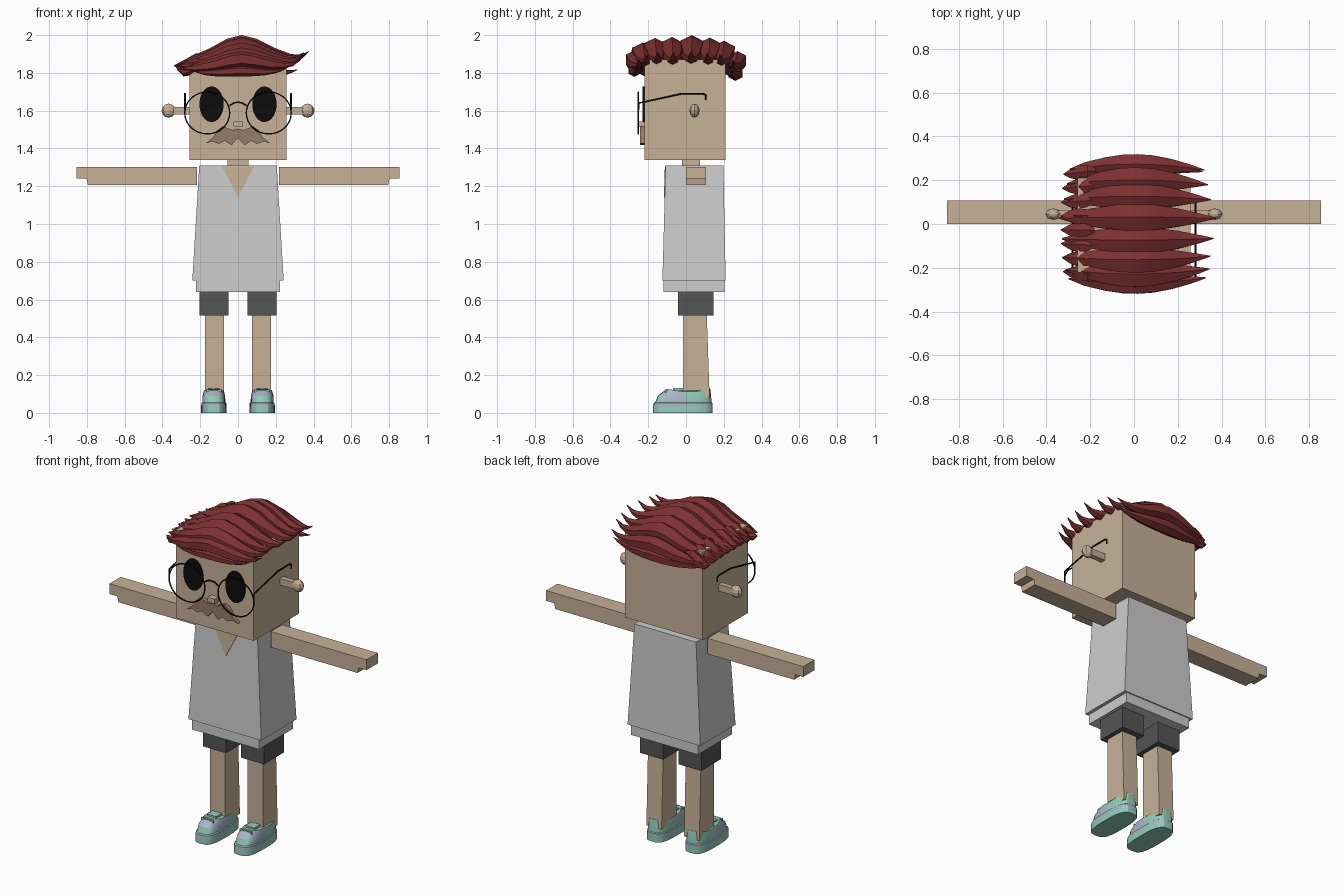
import bpy, bmesh, math
from mathutils import Vector

cube = bpy.data.objects.get("Cube")
if cube:
    bpy.data.objects.remove(cube, do_unlink=True)


def material(name, r, g, b):
    m = bpy.data.materials.new(name)
    m.use_nodes = True
    m.diffuse_color = (r, g, b, 1)
    bsdf = next(n for n in m.node_tree.nodes if n.type == 'BSDF_PRINCIPLED')
    bsdf.inputs["Base Color"].default_value = (r, g, b, 1)
    bsdf.inputs["Roughness"].default_value = 0.8
    return m


SKIN = material("skin", .57, .44, .31)
SHIRT = material("shirt grey", .61, .61, .61)
SHORTS = material("shorts charcoal", .09, .09, .09)
HAIR = material("hair red", .21, .03, .032)
BROWN = material("moustache brown", .31, .2, .135)
BLACK = material("black", .004, .004, .004)
MINT = material("shoe mint", .29, .6, .48)
BLUE = material("shoe pale blue", .4, .47, .58)


def finish(bm, name, *mats, smooth=None):
    bmesh.ops.recalc_face_normals(bm, faces=bm.faces)
    me = bpy.data.meshes.new(name)
    bm.to_mesh(me)
    bm.free()
    for m in mats:
        me.materials.append(m)
    ob = bpy.data.objects.new(name, me)
    bpy.context.collection.objects.link(ob)
    if smooth:
        bpy.ops.object.select_all(action='DESELECT')
        ob.select_set(True)
        bpy.context.view_layer.objects.active = ob
        bpy.ops.object.shade_smooth_by_angle(angle=math.radians(smooth))
    return ob


def loft(rings, name, *mats, rule=None, smooth=None):
    """Skin a list of equal-sized point rings and cap both ends."""
    bm = bmesh.new()
    vs = [[bm.verts.new(p) for p in ring] for ring in rings]
    n = len(rings[0])
    for k in range(len(vs) - 1):
        for i in range(n):
            j = (i + 1) % n
            f = bm.faces.new((vs[k][i], vs[k][j], vs[k + 1][j], vs[k + 1][i]))
            if rule:
                f.material_index = rule(k, f.calc_center_median())
    bm.faces.new(vs[0])
    bm.faces.new(vs[-1])
    return finish(bm, name, *mats, smooth=smooth)


def rect(x0, x1, y0, y1, z):
    return [(x0, y0, z), (x1, y0, z), (x1, y1, z), (x0, y1, z)]


def block(name, x, y, z, mat, top_x=None, top_y=None):
    return loft([rect(*x, *y, z[0]), rect(*(top_x or x), *(top_y or y), z[1])], name, mat)


def slab(name, outline, y0, y1, mat):
    """Extrude an x-z outline along y."""
    return loft([[(x, y, z) for x, z in outline] for y in (y0, y1)], name, mat)


def wire(name, points, radius, mat, cyclic=False):
    cu = bpy.data.curves.new(name, 'CURVE')
    cu.dimensions = '3D'
    cu.bevel_depth = radius
    cu.bevel_resolution = 1
    sp = cu.splines.new('POLY')
    sp.points.add(len(points) - 1)
    for p, co in zip(sp.points, points):
        p.co = (*co, 1)
    sp.use_cyclic_u = cyclic
    cu.materials.append(mat)
    ob = bpy.data.objects.new(name, cu)
    bpy.context.collection.objects.link(ob)


def ellipse(cx, cz, rx, rz, n=32):
    return [(cx + rx * math.cos(i * math.tau / n), cz + rz * math.sin(i * math.tau / n))
            for i in range(n)]


# Head, neck and torso
block("head", (-.258, .258), (-.22, .21), (1.34, 1.87), SKIN)
block("neck", (-.055, .055), (-.02, .075), (1.29, 1.35), SKIN)
block("shirt", (-.242, .242), (-.125, .21), (.7, 1.31), SHIRT, (-.205, .205), (-.108, .198))
block("shirt_hem", (-.222, .222), (-.118, .203), (.64, .705), SHIRT)
loft([[(-.085, -.112, 1.305), (.085, -.112, 1.305), (0, -.117, 1.14)],
      [(-.085, -.104, 1.305), (.085, -.104, 1.305), (0, -.109, 1.14)]], "neckline", SKIN)

# Nose and moustache
block("nose", (-.024, .024), (-.257, -.21), (1.513, 1.542), SKIN)
half = [(.03, 1.497), (.08, 1.518), (.11, 1.495), (.13, 1.46), (.17, 1.427),
        (.135, 1.437), (.1, 1.424), (.07, 1.44), (.035, 1.417)]
slab("moustache", [(0, 1.505)] + half + [(0, 1.455)] + [(-x, z) for x, z in reversed(half)],
     -.243, -.215, BROWN)


# Shoe outline: blunt rounded loop around the foot
def shoe_ring(cx, w, front, back, height):
    ring = []
    for i in range(24):
        a = i * math.tau / 24
        c, s = math.cos(a), math.sin(a)
        y = (front + back) / 2 + (back - front) / 2 * math.copysign(abs(s) ** .7, s)
        ring.append((cx + w * math.copysign(abs(c) ** .6, c), y, height(y)))
    return ring


def collar(y):
    return .112 + .9 * (y - .03) ** 2 + max(0, y - .05) * .12


def shoe_colour(k, c):
    if k == 1 or (k > 2 and -.13 < c.y < .01):
        return 1
    return 0


for s, side in ((1, "left"), (-1, "right")):
    def span(a, b):
        return (min(s * a, s * b), max(s * a, s * b))

    # Arm with a stepped hand
    slab(side + "_arm", [(s * x, z) for x, z in
         ((.218, 1.302), (.855, 1.302), (.855, 1.24), (.802, 1.24), (.795, 1.207), (.218, 1.207))],
         0, .107, SKIN)
    # Leg and shorts
    block(side + "_leg", span(.075, .176), (-.015, .125), (.08, .52), SKIN, None, (-.015, .11))
    block(side + "_shorts_leg", span(.05, .203), (-.042, .145), (.515, .645), SHORTS)
    # Shoe
    cx = s * .128
    loft([shoe_ring(cx, .067, -.174, .14, lambda y: 0),
          shoe_ring(cx, .067, -.174, .14, lambda y: .034),
          shoe_ring(cx, .066, -.172, .14, lambda y: .052),
          shoe_ring(cx, .061, -.163, .135, lambda y: .056),
          shoe_ring(cx, .06, -.15, .133, lambda y: .09),
          shoe_ring(cx, .054, -.1, .128, collar)],
         side + "_shoe", MINT, BLUE, rule=shoe_colour, smooth=30)
    block(side + "_shoe_tongue", (cx - .03, cx + .03), (-.07, -.014), (.09, .131), MINT)
    for i in range(2):
        block(f"{side}_lace_{i}", (cx - .04, cx + .04), (-.11 + .025 * i, -.1 + .025 * i),
              (.1, .124), MINT)
    # Ear: a stalk with a faceted knob
    block(side + "_ear_stalk", span(.25, .35), (.03, .062), (1.58, 1.62), SKIN)
    bm = bmesh.new()
    bmesh.ops.create_uvsphere(bm, u_segments=8, v_segments=6, radius=.037)
    for v in bm.verts:
        v.co = Vector((v.co.x + s * .368, v.co.y * .72 + .045, v.co.z + 1.6))
    finish(bm, side + "_ear_knob", SKIN)
    # Eye and spectacles
    slab(side + "_eye", ellipse(s * .14, 1.634, .064, .094), -.229, -.219, BLACK)
    wire(side + "_lens_rim", [(x, -.252, z) for x, z in ellipse(s * .163, 1.588, .119, .111)],
         .004, BLACK, True)
    wire(side + "_temple", [(s * x, y, z) for x, y, z in
         ((.281, -.252, 1.6), (.281, -.25, 1.64), (.281, -.02, 1.69), (.281, .09, 1.69),
          (.281, .105, 1.682), (.281, .105, 1.657))], .005, BLACK)
wire("glasses_bridge", [(x * .045, -.252, 1.645 - .018 * x * x) for x in (-1, -.5, 0, .5, 1)],
     .005, BLACK)

# Hair: swept locks, each a tapered six-sided spindle (x, drop from crest, radius)
SWEEP = [(-.34, -.16, .003), (-.26, -.118, .028), (-.15, -.07, .046), (-.06, -.02, .056),
         (.02, 0, .058), (.1, -.02, .054), (.2, -.07, .04), (.28, -.1, .024),
         (.33, -.105, .013), (.375, -.085, .002)]
TUFT = [(-.18, -.01, .01), (-.22, 0, .03), (-.265, -.025, .034), (-.3, -.055, .022),
        (-.335, -.06, .002)]


def lock(name, path, y, top, length=1, droop=1, fat=1):
    rings = []
    for x, drop, r in path:
        x, r = x * length, r * fat
        cy = y * (1 - .9 * x * x)
        cz = top + drop * droop - r
        rings.append([(x, cy + 1.15 * r * math.cos(k * math.tau / 6 + .5),
                       cz + r * math.sin(k * math.tau / 6 + .5)) for k in range(6)])
    loft(rings, name, HAIR, smooth=40)


LOCKS = [(-.272, 1.92, .88, .6, .8), (-.23, 1.96, .92, .75, 1), (-.165, 1.985, .93, .9, 1),
         (-.075, 1.99, .97, .95, 1.05), (.03, 2, 1, 1, 1.05), (.125, 1.987, .94, .95, 1),
         (.2, 1.97, .9, .85, 1), (.272, 1.915, .86, .55, .8),
         (.262, 1.835, .84, .2, .65), (-.275, 1.84, .68, .2, .5)]
for i, args in enumerate(LOCKS):
    lock(f"hair_lock_{i}", SWEEP, args[0], args[1], *args[2:])
for i in range(8):
    y = -.24 + i * .07
    lock(f"hair_tuft_{i}", TUFT, y, 1.905 - .4 * y * y, 1 - .6 * y * y)
